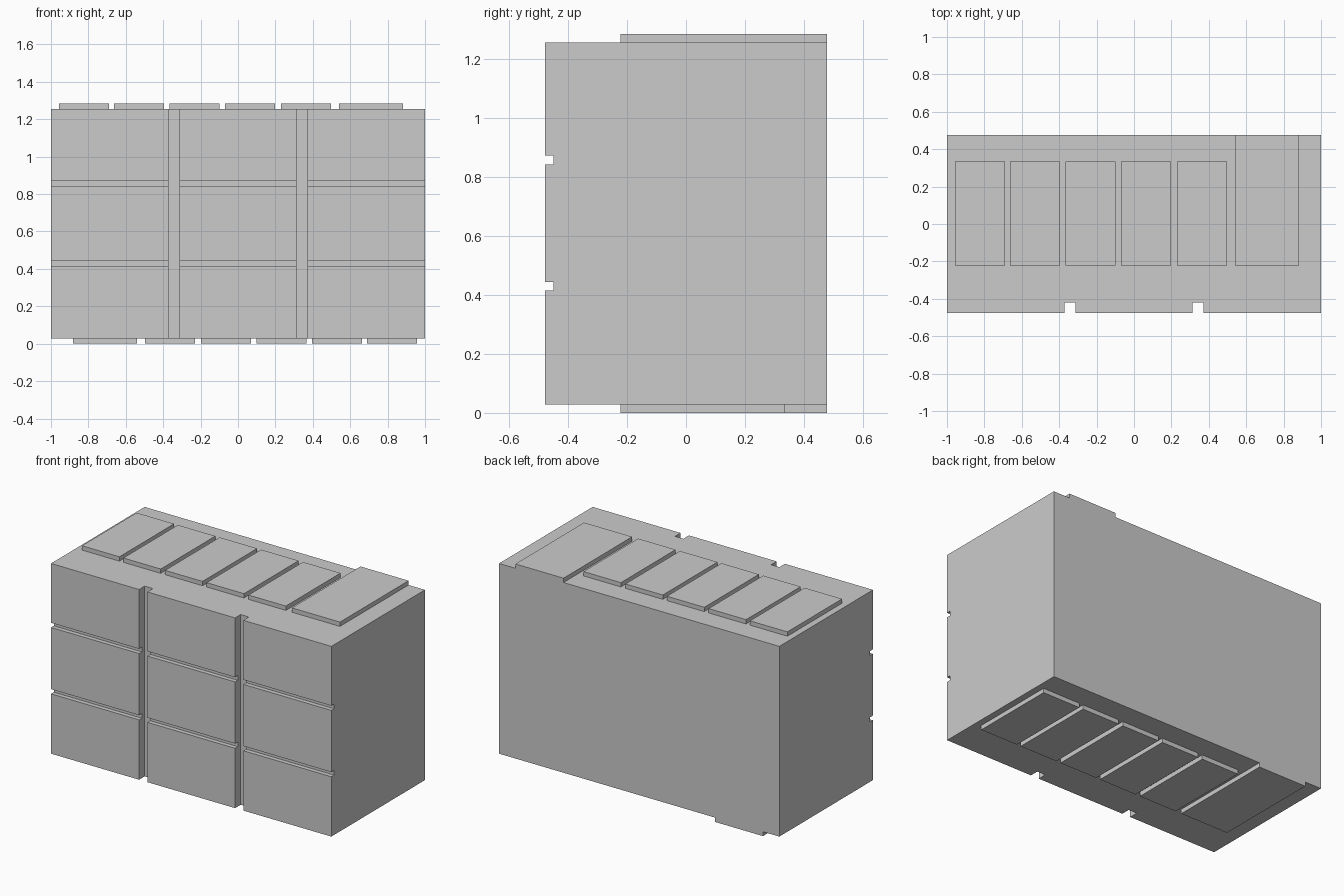
import bpy, bmesh

if "Cube" in bpy.data.objects:
    bpy.data.objects.remove(bpy.data.objects["Cube"])

HX, HY = 1.0, 0.477            # half width and half depth
Z0, Z1, TOP = 0.028, 1.255, 1.283


def box(name, x, y, z):
    """Axis-aligned box from (min, max) ranges."""
    bm = bmesh.new()
    bmesh.ops.create_cube(bm, size=1)
    for v in bm.verts:
        v.co = [r[0] if c < 0 else r[1] for c, r in zip(v.co, (x, y, z))]
    me = bpy.data.meshes.new(name)
    bm.to_mesh(me)
    bm.free()
    ob = bpy.data.objects.new(name, me)
    bpy.context.collection.objects.link(ob)
    return ob


def cut(target, cutter):
    """Subtract the cutter, apply the result and discard the cutter."""
    mod = target.modifiers.new("cut", 'BOOLEAN')
    mod.operation, mod.solver, mod.object = 'DIFFERENCE', 'EXACT', cutter
    bpy.context.view_layer.objects.active = target
    bpy.ops.object.modifier_apply(modifier=mod.name)
    bpy.data.objects.remove(cutter)


# Solid cabinet block
body = box("cabinet_body", (-HX, HX), (-HY, HY), (Z0, Z1))

# Deep vertical grooves dividing the front into columns
for x in ((-0.372, -0.313), (0.313, 0.372)):
    cut(body, box("column_groove", x, (-0.6, -0.42), (-0.2, 1.5)))

# Shallow horizontal grooves dividing it into rows
for z in ((0.414, 0.444), (0.842, 0.872)):
    cut(body, box("row_groove", (-1.2, 1.2), (-0.6, -0.449), z))

# Raised slats: five narrow, one wide reaching the back edge;
# the underside repeats them mirrored left to right
slats = [(a, a + 0.267, 0.335) for a in (-0.958, -0.663, -0.365, -0.069, 0.23)]
slats.append((0.54, 0.883, HY))
for i, (a, b, back) in enumerate(slats, 1):
    box(f"top_slat_{i}", (a, b), (-0.222, back), (Z1, TOP))
    box(f"bottom_slat_{i}", (-b, -a), (-0.222, back), (0, Z0))
